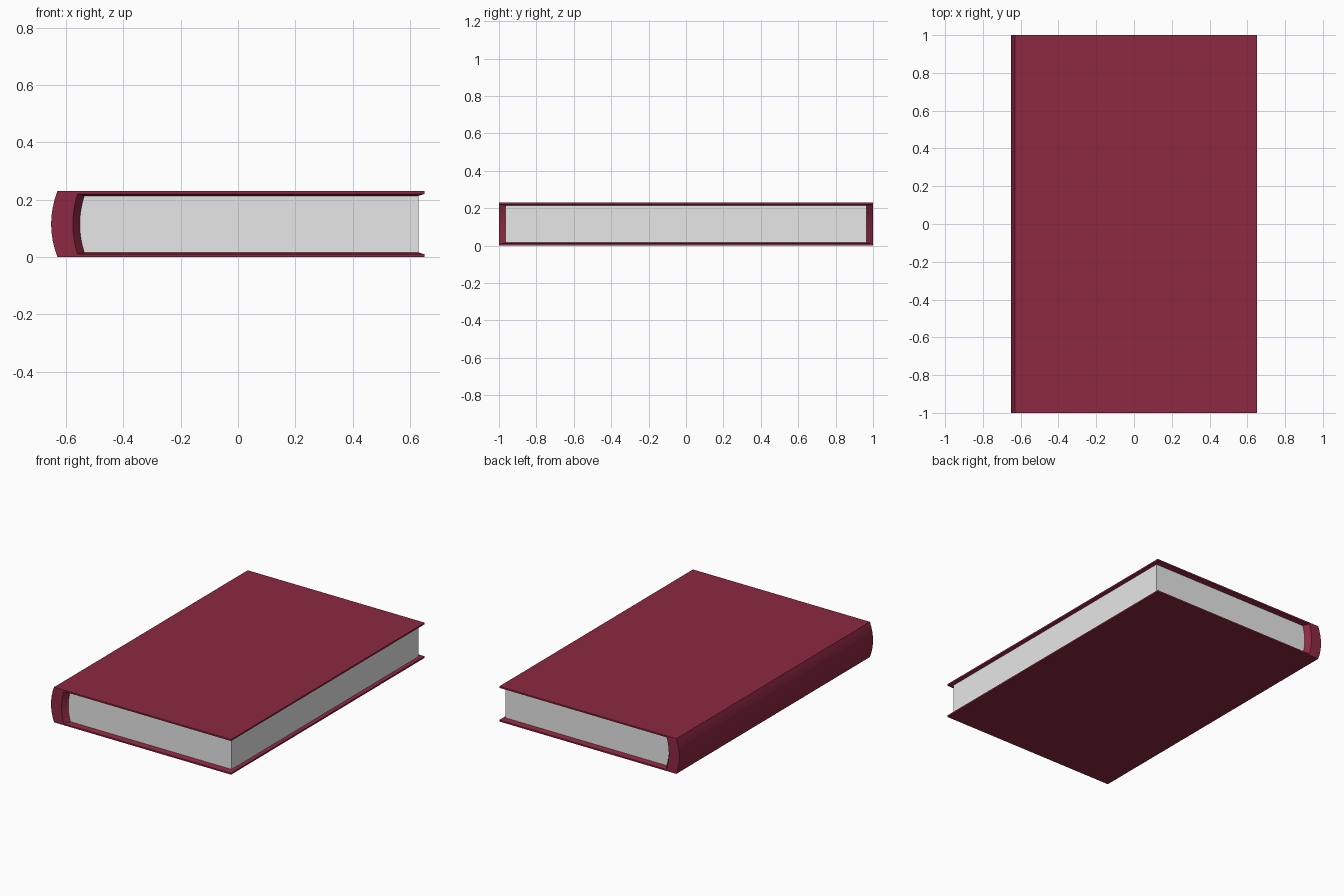
import bpy
import bmesh

if "Cube" in bpy.data.objects:
    bpy.data.objects.remove(bpy.data.objects["Cube"], do_unlink=True)

HEIGHT = 0.23      # full thickness of the book
EDGE = 0.65        # fore-edge of the boards
PAGE_EDGE = 0.63   # fore-edge of the paper
END = 1.0          # ends of the boards
PAGE_END = 0.965   # ends of the paper
RIM = 0.01         # board thickness at its rim
BOARD = 0.016      # board thickness against the paper
SEGMENTS = 8


def material(name, color):
    mat = bpy.data.materials.new(name)
    mat.use_nodes = True
    mat.diffuse_color = color
    bsdf = next(n for n in mat.node_tree.nodes if n.type == 'BSDF_PRINCIPLED')
    bsdf.inputs["Base Color"].default_value = color
    return mat


def bowed(corner_x, bulge, z0, z1):
    """Points of an edge that bows towards -x, from z0 to z1."""
    points = []
    for i in range(SEGMENTS + 1):
        t = i / SEGMENTS
        points.append((corner_x - bulge * 4 * t * (1 - t), z0 + (z1 - z0) * t))
    return points


def loft(name, sections, mat):
    """Join matching (x, z) outlines placed along y, and cap both ends."""
    bm = bmesh.new()
    rings = [[bm.verts.new((x, y, z)) for x, z in outline] for y, outline in sections]
    for a, b in zip(rings, rings[1:]):
        for i in range(len(a)):
            j = (i + 1) % len(a)
            bm.faces.new((a[i], a[j], b[j], b[i]))
    bm.faces.new(rings[0])
    bm.faces.new(rings[-1])
    bmesh.ops.recalc_face_normals(bm, faces=bm.faces)
    mesh = bpy.data.meshes.new(name)
    bm.to_mesh(mesh)
    bm.free()
    mesh.materials.append(mat)
    obj = bpy.data.objects.new(name, mesh)
    bpy.context.collection.objects.link(obj)
    return obj


def cover_outline(spine_x, thickness):
    """C-shaped outline: boards and rounded spine."""
    low, high = thickness, HEIGHT - thickness
    outer = [(EDGE, 0)] + bowed(-0.63, 0.022, 0, HEIGHT) + [(EDGE, HEIGHT)]
    inner = [(EDGE, RIM), (PAGE_EDGE, low)]
    inner += bowed(spine_x, 0.016, low, high)
    inner += [(PAGE_EDGE, high), (EDGE, HEIGHT - RIM)]
    return outer + inner[::-1]


red = material("dark red cover", (0.27, 0.022, 0.053, 1))
paper = material("pale grey paper", (0.8, 0.8, 0.8, 1))

# Cover, with its inside bevelled towards the paper
rim = cover_outline(-0.56, RIM)
inside = cover_outline(-0.536, BOARD)
loft("cover", [(-END, rim), (-PAGE_END, inside), (PAGE_END, inside), (END, rim)], red)

# Paper block, rounded against the spine
block = [(PAGE_EDGE, BOARD)] + bowed(-0.536, 0.016, BOARD, HEIGHT - BOARD)
block.append((PAGE_EDGE, HEIGHT - BOARD))
loft("pages", [(-PAGE_END, block), (PAGE_END, block)], paper)
